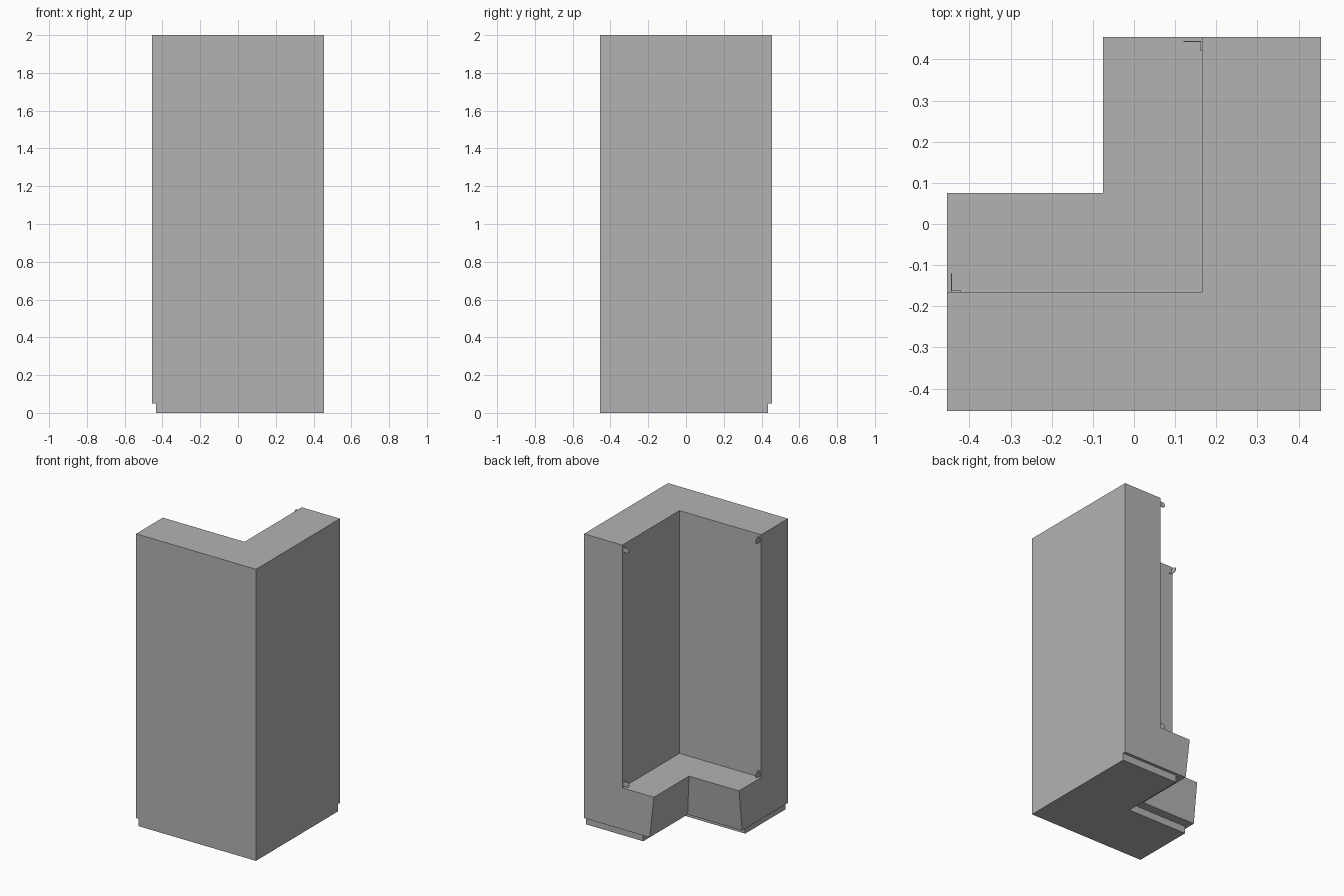
import bpy
import bmesh
from math import sin, cos, pi

cube = bpy.data.objects.get("Cube")
if cube:
    bpy.data.objects.remove(cube)

HALF = 0.455      # half of the footprint
LEDGE = 0.335     # height of the base ledge

grey = bpy.data.materials.new("plain grey")
grey.use_nodes = True
colour = (0.45, 0.45, 0.45, 1)
grey.diffuse_color = colour
grey.node_tree.nodes["Principled BSDF"].inputs["Base Color"].default_value = colour


def add_object(name, bm):
    bmesh.ops.recalc_face_normals(bm, faces=bm.faces)
    mesh = bpy.data.meshes.new(name)
    bm.to_mesh(mesh)
    bm.free()
    mesh.materials.append(grey)
    obj = bpy.data.objects.new(name, mesh)
    bpy.context.collection.objects.link(obj)
    return obj


def loft(bm, lower, upper):
    """Close the solid between two matching rings of points."""
    a = [bm.verts.new(p) for p in lower]
    b = [bm.verts.new(p) for p in upper]
    bm.faces.new(a[::-1])
    bm.faces.new(b)
    for i in range(len(a)):
        j = (i + 1) % len(a)
        bm.faces.new((a[i], a[j], b[j], b[i]))


def corner_ring(inner, end, z):
    """L-shaped outline, symmetric about the diagonal."""
    outline = [(HALF, -HALF), (HALF, end), (inner, end),
               (inner, -inner), (-end, -inner), (-end, -HALF)]
    return [(x, y, z) for x, y in outline]


def corner_block(name, z0, z1, inner0, inner1, end):
    bm = bmesh.new()
    loft(bm, corner_ring(inner0, end, z0), corner_ring(inner1, end, z1))
    add_object(name, bm)


# Stacked L-shaped cabinet parts
corner_block("plinth", 0, 0.05, 0.02, 0.02, HALF - 0.02)
corner_block("base_cabinet", 0.05, LEDGE, -0.042, -0.075, HALF)
corner_block("upper_cabinet", LEDGE, 2, 0.165, 0.165, HALF)


def bracket(name, z, mirrored):
    """Thin angle bracket: rounded arm plus a flange on the cabinet face."""
    face, tip, y0, thick, r = 0.165, 0.12, 0.442, 0.003, 0.0175
    arm = [(face, z - r), (face, z + r)]
    for i in range(9):
        t = pi / 2 + pi * i / 8
        arm.append((tip + r + r * cos(t), z + r * sin(t)))
    bm = bmesh.new()
    loft(bm, [(x, y0, h) for x, h in arm], [(x, y0 + thick, h) for x, h in arm])
    flange = [(0.42, z - r), (y0, z - r), (y0, z + r), (0.42, z + r)]
    loft(bm, [(face - thick, y, h) for y, h in flange], [(face, y, h) for y, h in flange])
    if mirrored:
        for v in bm.verts:
            v.co.x, v.co.y = -v.co.y, -v.co.x
    add_object(name, bm)


# Brackets at the top and bottom of both openings
for level, z in (("upper", 1.965), ("lower", 0.36)):
    bracket(level + "_left_bracket", z, False)
    bracket(level + "_right_bracket", z, True)
